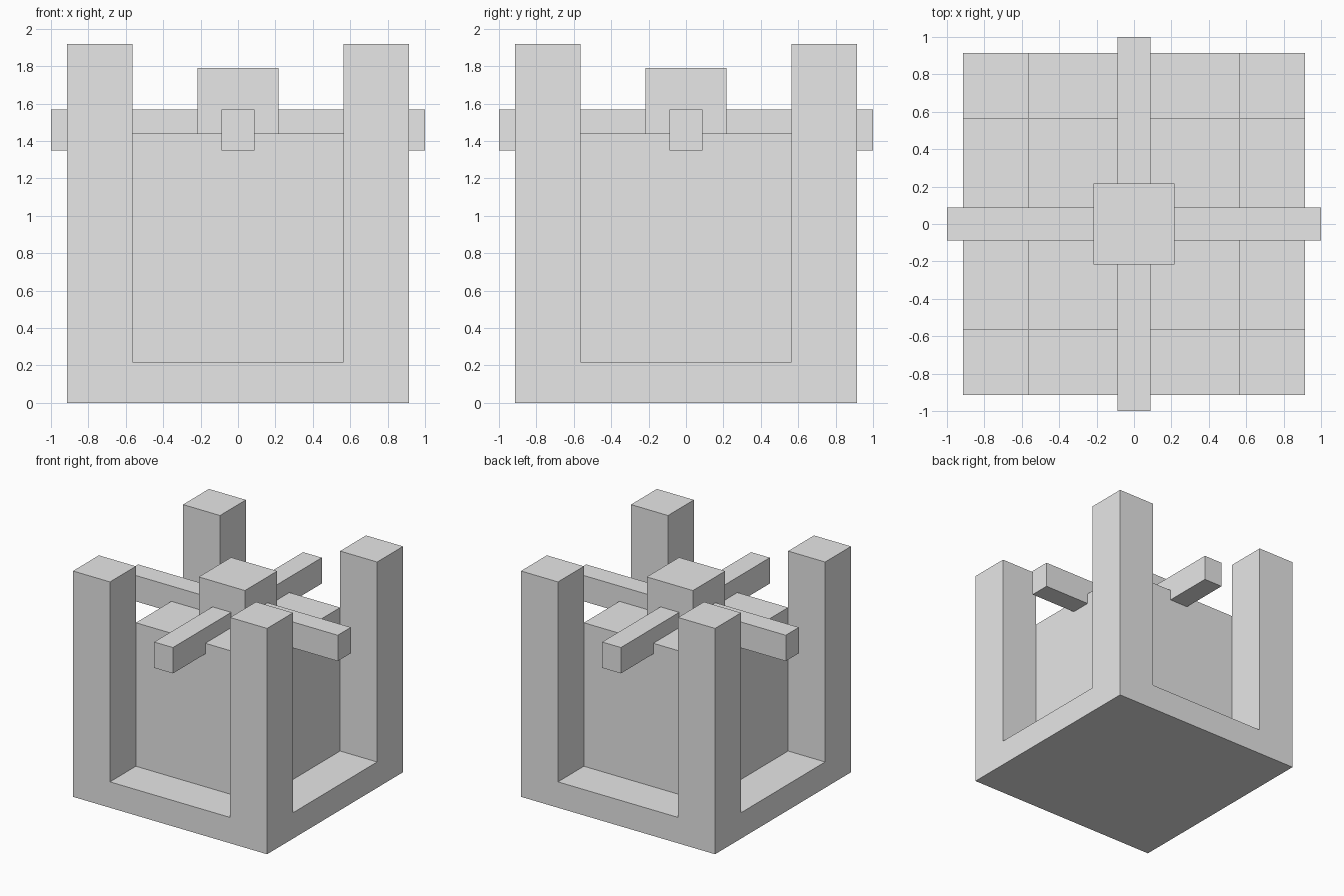
import bpy
from mathutils import Vector

cube = bpy.data.objects.get("Cube")
if cube:
    bpy.data.objects.remove(cube, do_unlink=True)

grey = bpy.data.materials.new("light_grey")
grey.use_nodes = True
colour = (0.8, 0.8, 0.8, 1)
grey.diffuse_color = colour
grey.node_tree.nodes["Principled BSDF"].inputs["Base Color"].default_value = colour


def box(name, low, high):
    """Axis-aligned box between two opposite corners."""
    low, high = Vector(low), Vector(high)
    bpy.ops.mesh.primitive_cube_add(size=1, location=(low + high) / 2)
    obj = bpy.context.object
    obj.name = name
    obj.scale = high - low
    bpy.ops.object.transform_apply(location=False, rotation=False, scale=True)
    obj.data.materials.append(grey)
    return obj


OUTER, INNER = 0.913, 0.565          # outer and inner faces of the posts
BASE_TOP, CORE_TOP, POST_TOP = 0.22, 1.44, 1.92
BEAM, HUB = 0.088, 0.217             # half widths

# Base slab and the block standing on it
box("base", (-OUTER, -OUTER, 0), (OUTER, OUTER, BASE_TOP))
box("core", (-INNER, -INNER, BASE_TOP), (INNER, INNER, CORE_TOP))

# Four corner posts
for side, sx in (("left", 1), ("right", -1)):
    for end, sy in (("front", -1), ("back", 1)):
        x = sorted((sx * INNER, sx * OUTER))
        y = sorted((sy * INNER, sy * OUTER))
        box(f"{end}_{side}_post", (x[0], y[0], BASE_TOP), (x[1], y[1], POST_TOP))

# Crossed beams with a square hub over the crossing
box("side_beam", (-1, -BEAM, 1.35), (1, BEAM, 1.57))
box("front_beam", (-BEAM, -1, 1.35), (BEAM, 1, 1.57))
box("hub", (-HUB, -HUB, CORE_TOP), (HUB, HUB, 1.79))
